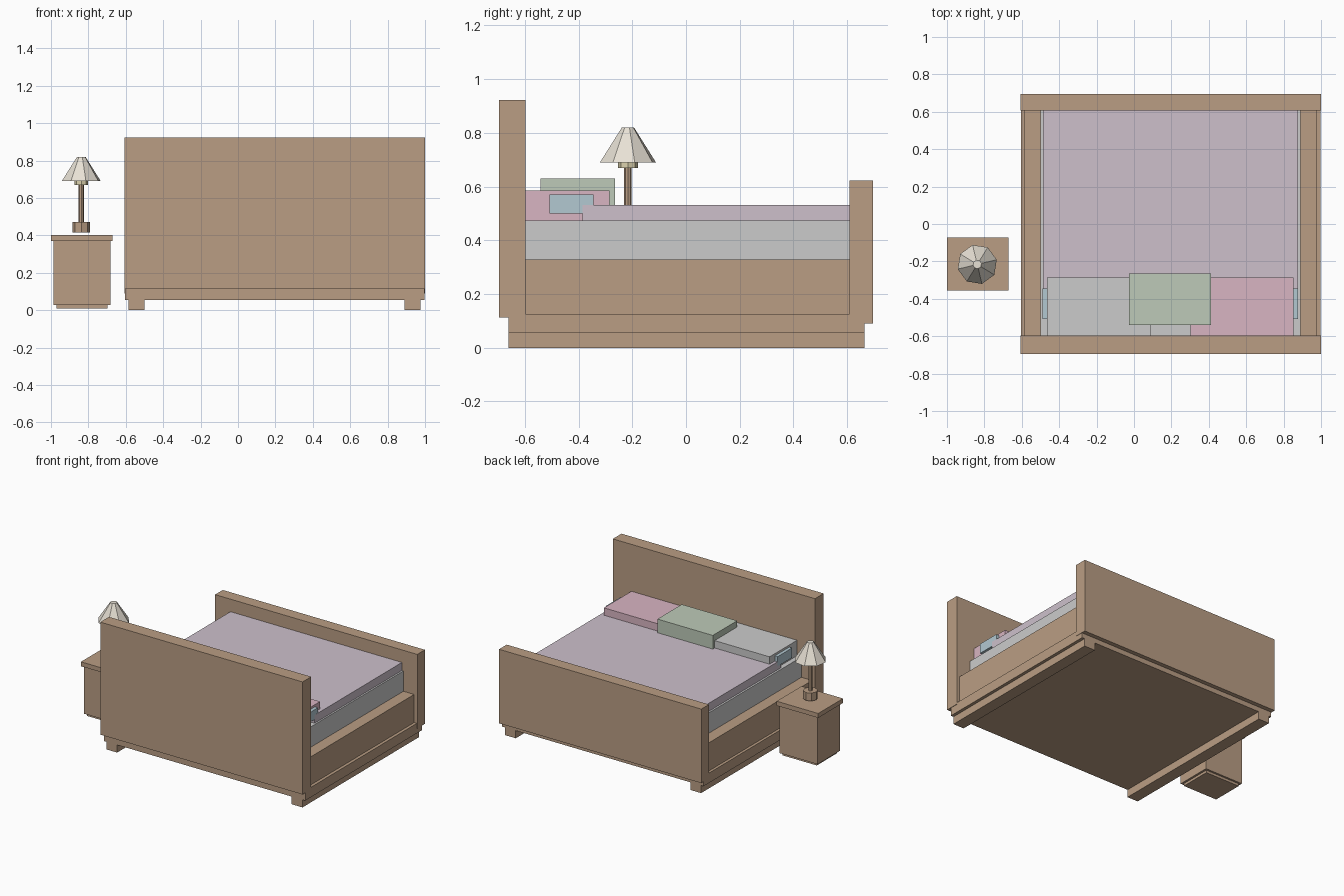
import bpy
import math

if "Cube" in bpy.data.objects:
    bpy.data.objects.remove(bpy.data.objects["Cube"])


def material(name, rgb):
    m = bpy.data.materials.new(name)
    m.diffuse_color = (*rgb, 1)
    m.use_nodes = True
    m.node_tree.nodes["Principled BSDF"].inputs["Base Color"].default_value = m.diffuse_color
    return m


wood = material("wood", (0.49, 0.34, 0.23))
linen = material("linen", (0.70, 0.70, 0.67))
lilac = material("lilac", (0.61, 0.53, 0.60))
pink = material("pink", (0.69, 0.46, 0.54))
green = material("green", (0.51, 0.59, 0.48))
blue = material("blue", (0.45, 0.58, 0.64))
cream = material("cream", (0.80, 0.75, 0.66))
yellow = material("yellow", (0.72, 0.65, 0.42))


def box(name, x, y, z, mat):
    """Box from (min, max) pairs on each axis."""
    bpy.ops.mesh.primitive_cube_add(size=1, location=[(a + b) / 2 for a, b in (x, y, z)])
    ob = bpy.context.object
    ob.name = name
    ob.scale = [b - a for a, b in (x, y, z)]
    bpy.ops.object.transform_apply(location=False, rotation=False, scale=True)
    ob.data.materials.append(mat)
    return ob


def taper(name, r1, r2, z, mat, turn=0.0, sides=8):
    """Vertical faceted cone or cylinder on the lamp axis."""
    bpy.ops.mesh.primitive_cone_add(vertices=sides, radius1=r1, radius2=r2, depth=z[1] - z[0],
                                    location=(-0.838, -0.216, (z[0] + z[1]) / 2),
                                    rotation=(0, 0, turn))
    ob = bpy.context.object
    ob.name = name
    ob.data.materials.append(mat)
    return ob


# Bed frame
box("headboard", (-0.608, 1.0), (-0.695, -0.597), (0.113, 0.922), wood)
box("footboard", (-0.608, 1.0), (0.608, 0.695), (0.09, 0.622), wood)
box("bed_base", (-0.605, 0.997), (-0.66, 0.664), (0.055, 0.126), wood)
for side, x0 in (("left", -0.585), ("right", 0.889)):
    box(side + "_runner", (x0, x0 + 0.086), (-0.66, 0.664), (0, 0.056), wood)
    box(side + "_rail", (x0, x0 + 0.086), (-0.6, 0.61), (0.12, 0.328), wood)

# Bedding
box("mattress", (-0.500, 0.890), (-0.597, 0.608), (0.13, 0.474), linen)
box("duvet", (-0.486, 0.878), (-0.385, 0.608), (0.47, 0.532), lilac)
box("left_pillow", (-0.465, 0.087), (-0.597, -0.285), (0.473, 0.585), linen)
box("right_pillow", (0.302, 0.852), (-0.597, -0.285), (0.473, 0.585), pink)
box("cushion", (-0.028, 0.412), (-0.541, -0.264), (0.525, 0.63), green)
for side, x in (("left", (-0.488, -0.44)), ("right", (0.83, 0.877))):
    box(side + "_pillow_end", x, (-0.508, -0.345), (0.5, 0.57), blue)

# Nightstand
box("nightstand_top", (-1.0, -0.67), (-0.355, -0.073), (0.37, 0.402), wood)
box("nightstand_body", (-0.986, -0.682), (-0.342, -0.086), (0.028, 0.372), wood)
box("nightstand_plinth", (-0.970, -0.697), (-0.327, -0.1), (0.01, 0.03), wood)

# Lamp
flat = math.pi / 8
taper("lamp_base", 0.048, 0.048, (0.415, 0.472), wood)
taper("lamp_stem", 0.014, 0.014, (0.47, 0.67), wood)
taper("lamp_collar", 0.037, 0.037, (0.668, 0.692), yellow)
taper("lamp_shade", 0.107, 0.023, (0.69, 0.82), cream, flat * 0.6)
